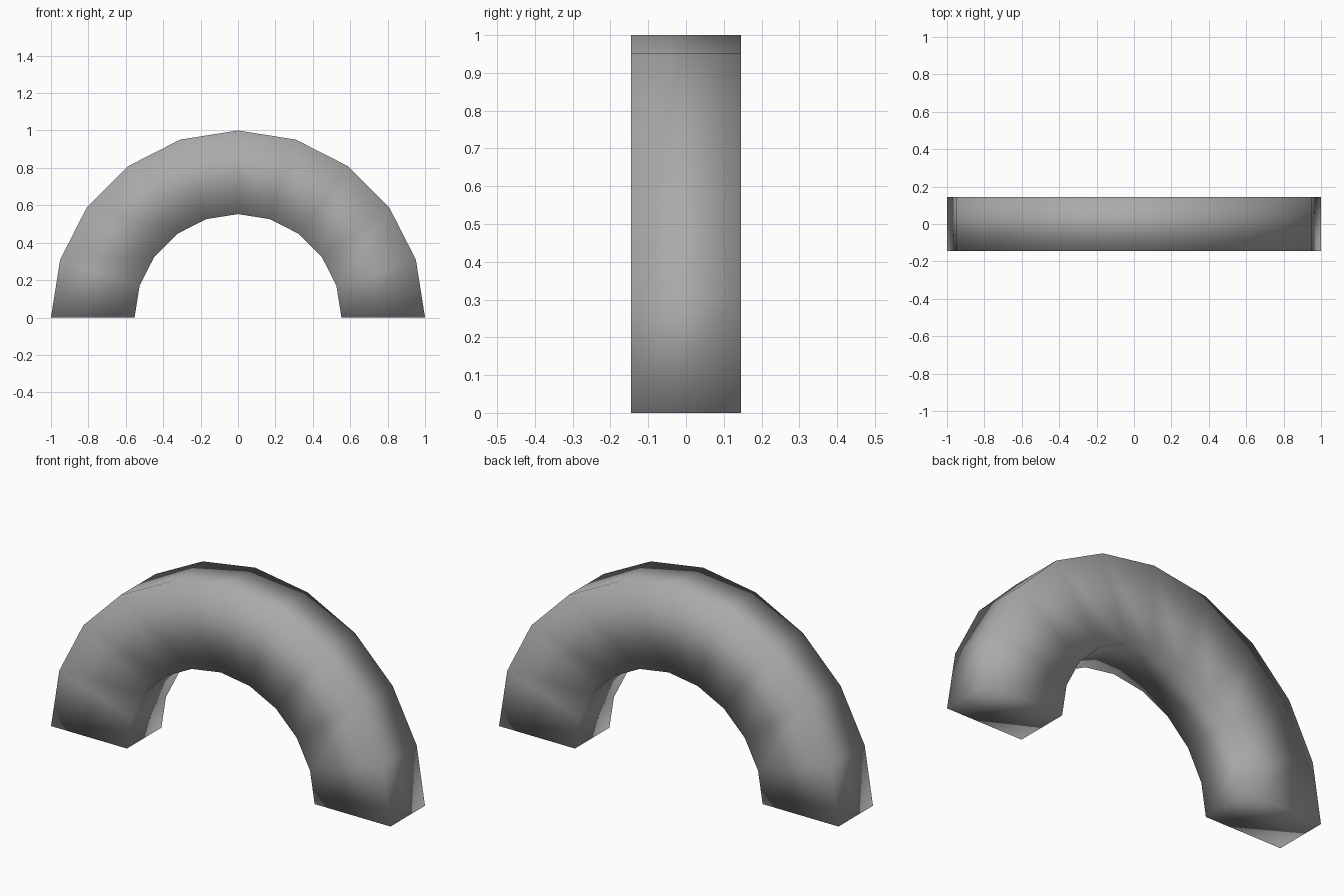
import bpy, bmesh, math
from mathutils import Matrix

OUTER, INNER, HALF_DEPTH, SEGMENTS = 1.0, 0.553, 0.145, 10

cube = bpy.data.objects.get("Cube")
if cube:
    bpy.data.objects.remove(cube, do_unlink=True)

# Plain grey
grey = bpy.data.materials.new("mid_grey")
grey.use_nodes = True
colour = (0.4, 0.4, 0.4, 1)
grey.diffuse_color = colour
grey.node_tree.nodes["Principled BSDF"].inputs["Base Color"].default_value = colour

# Rectangular section swept through a half turn, closed at both feet
bm = bmesh.new()
section = [(INNER, -HALF_DEPTH), (OUTER, -HALF_DEPTH),
           (OUTER, HALF_DEPTH), (INNER, HALF_DEPTH)]
rings = []
for i in range(SEGMENTS + 1):
    turn = Matrix.Rotation(-math.pi * i / SEGMENTS, 3, 'Y')
    rings.append([bm.verts.new(turn @ bm.verts.new((r, y, 0)).co) for r, y in section])
bmesh.ops.delete(bm, geom=[v for v in bm.verts if not any(v in ring for ring in rings)],
                 context='VERTS')
for a, b in zip(rings, rings[1:]):
    for k in range(4):
        n = (k + 1) % 4
        bm.faces.new((a[k], a[n], b[n], b[k]))
bm.faces.new(rings[0])
bm.faces.new(rings[-1])
bmesh.ops.recalc_face_normals(bm, faces=bm.faces)
for face in bm.faces:
    face.smooth = True

mesh = bpy.data.meshes.new("half_ring_arch")
bm.to_mesh(mesh)
bm.free()
mesh.materials.append(grey)
arch = bpy.data.objects.new("half_ring_arch", mesh)
bpy.context.collection.objects.link(arch)
